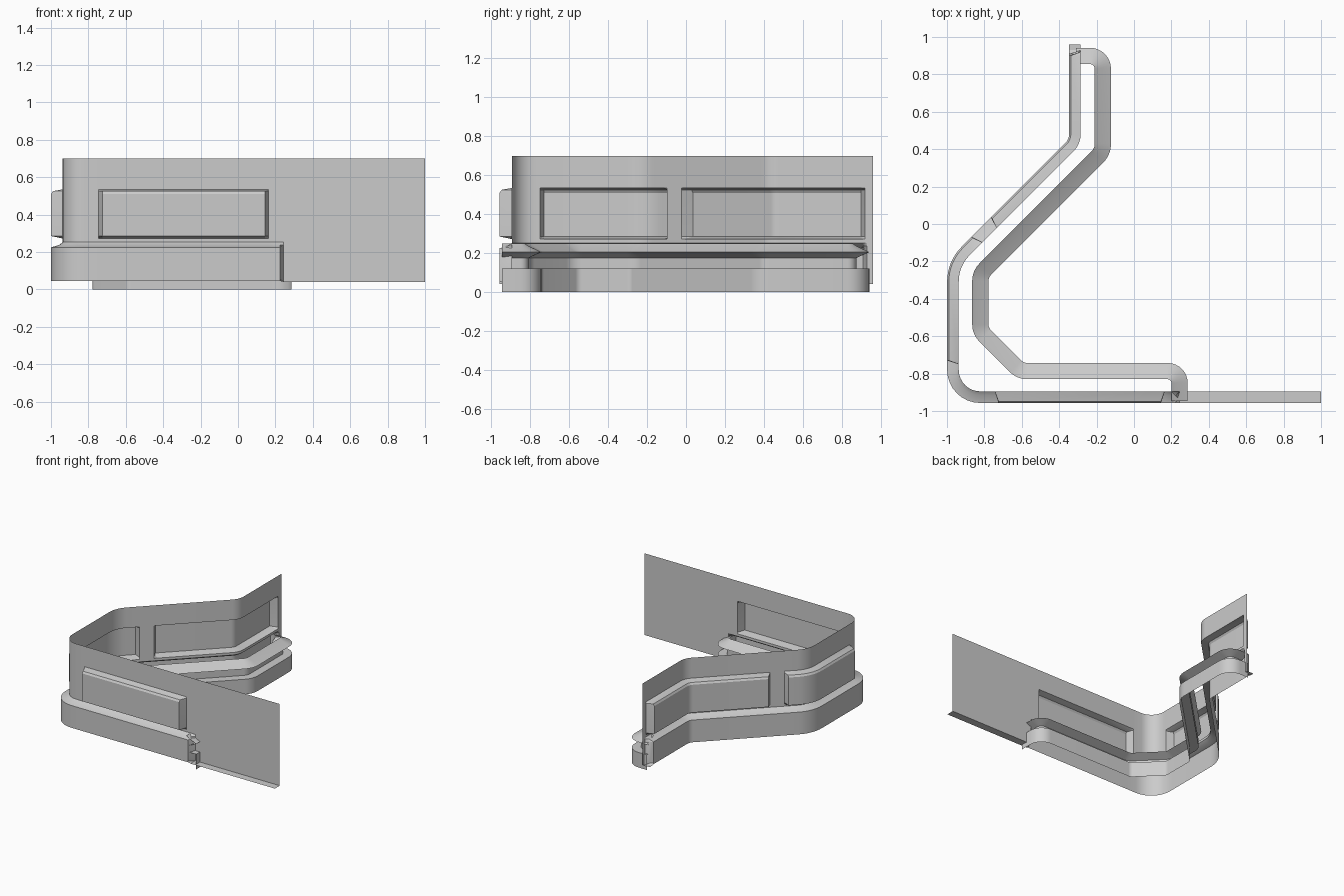
import bpy, bmesh, math
from mathutils import Vector

if "Cube" in bpy.data.objects:
    bpy.data.objects.remove(bpy.data.objects["Cube"])


def rounded_path(pts, radii, n=8):
    """Polyline with filleted corners -> list of (position, left normal, length)."""
    pts = [Vector(p) for p in pts]
    left = lambda d: Vector((-d.y, d.x))
    out = [(pts[0], left((pts[1] - pts[0]).normalized()))]
    for a, b, c, r in zip(pts, pts[1:], pts[2:], radii):
        d0, d1 = (b - a).normalized(), (c - b).normalized()
        ang = math.atan2(d0.cross(d1), d0.dot(d1))
        sgn = 1 if ang > 0 else -1
        centre = b - d0 * r * math.tan(abs(ang) / 2) + left(d0) * r * sgn
        for i in range(n + 1):
            t = ang * i / n
            d = Vector((d0.x * math.cos(t) - d0.y * math.sin(t),
                        d0.x * math.sin(t) + d0.y * math.cos(t)))
            out.append((centre - left(d) * r * sgn, left(d)))
    out.append((pts[-1], left((pts[-1] - pts[-2]).normalized())))
    res, s = [], 0.0
    for i, (p, nrm) in enumerate(out):
        s += (p - out[i - 1][0]).length if i else 0
        res.append((p, nrm, s))
    return res


def at(path, s):
    for (p, n, a), (q, m, b) in zip(path, path[1:]):
        if s <= b + 1e-9:
            t = (s - a) / max(b - a, 1e-9)
            return p.lerp(q, t), n.lerp(m, t).normalized()
    return path[-1][:2]


def station(path, x, y):
    """Length along the path nearest to a point."""
    end = path[-1][2]
    return min((end * i / 3000 for i in range(3001)),
               key=lambda s: (at(path, s)[0] - Vector((x, y))).length)


def sweep(name, path, stations, profile):
    bm = bmesh.new()
    rows = []
    for s in stations:
        p, n = at(path, s)
        rows.append([bm.verts.new((p.x + n.x * o, p.y + n.y * o, z)) for o, z in profile(s)])
    for r, q in zip(rows, rows[1:]):
        for i in range(len(r) - 1):
            bm.faces.new((r[i], r[i + 1], q[i + 1], q[i]))
    bmesh.ops.remove_doubles(bm, verts=bm.verts, dist=1e-5)
    bmesh.ops.recalc_face_normals(bm, faces=bm.faces)
    me = bpy.data.meshes.new(name)
    bm.to_mesh(me)
    bm.free()
    ob = bpy.data.objects.new(name, me)
    bpy.context.collection.objects.link(ob)
    bpy.ops.object.select_all(action='DESELECT')
    ob.select_set(True)
    bpy.context.view_layer.objects.active = ob
    bpy.ops.object.shade_smooth_by_angle(angle=math.radians(30))
    return ob


# Outer wall: upper sheet with raised panels and a stepped-out skirt
wall = rounded_path([(1, -.895), (-.937, -.895), (-.937, -.225), (-.285, .427), (-.285, .96)],
                    [.115, .2, .13])
panels = [(station(wall, *a), station(wall, *b)) for a, b in
          [((.165, -.895), (-.745, -.895)),
           ((-.937, -.75), (-.81, -.098)),
           ((-.735, -.023), (-.285, .92))]]
skirt0, skirt1 = station(wall, .245, -.895), station(wall, -.285, .93)
EDGE, OUT = .02, .062


def ramp(s, a, b):
    return max(0, min(1, (s - a) / EDGE, (b - s) / EDGE))


def wall_profile(s):
    p = OUT * max(ramp(s, a, b) for a, b in panels)
    k = ramp(s, skirt0, skirt1)
    mix = lambda a, b: a + (b - a) * k
    return [(0, .7), (0, .535), (p * .85, .525), (p, .51), (p, .285), (0, .272), (0, .252),
            (mix(0, .02), .237), (mix(0, OUT), mix(.21, .225)),
            (mix(0, OUT), mix(.04, .055)), (OUT, mix(.04, .045))]


stops = {s for _, _, s in wall}
for a, b in panels + [(skirt0, skirt1)]:
    stops |= {a, a + EDGE, b - EDGE, b}
sweep("outer_wall", wall, sorted(stops), wall_profile)

# Inner channel rail, hooked round both ends of the wall
rail = rounded_path([(.2, -.945), (.2, -.83), (-.625, -.83), (-.865, -.59), (-.865, -.25),
                     (-.21, .405), (-.21, .855), (-.31, .855)],
                    [.02, .13, .13, .13, .06, .025])
channel = [(0, .25), (-.02, .237), (-.087, .205), (-.02, .175),
           (-.02, .122), (-.087, .122), (-.087, 0)]
sweep("inner_rail", rail, [s for _, _, s in rail], lambda s: channel)
